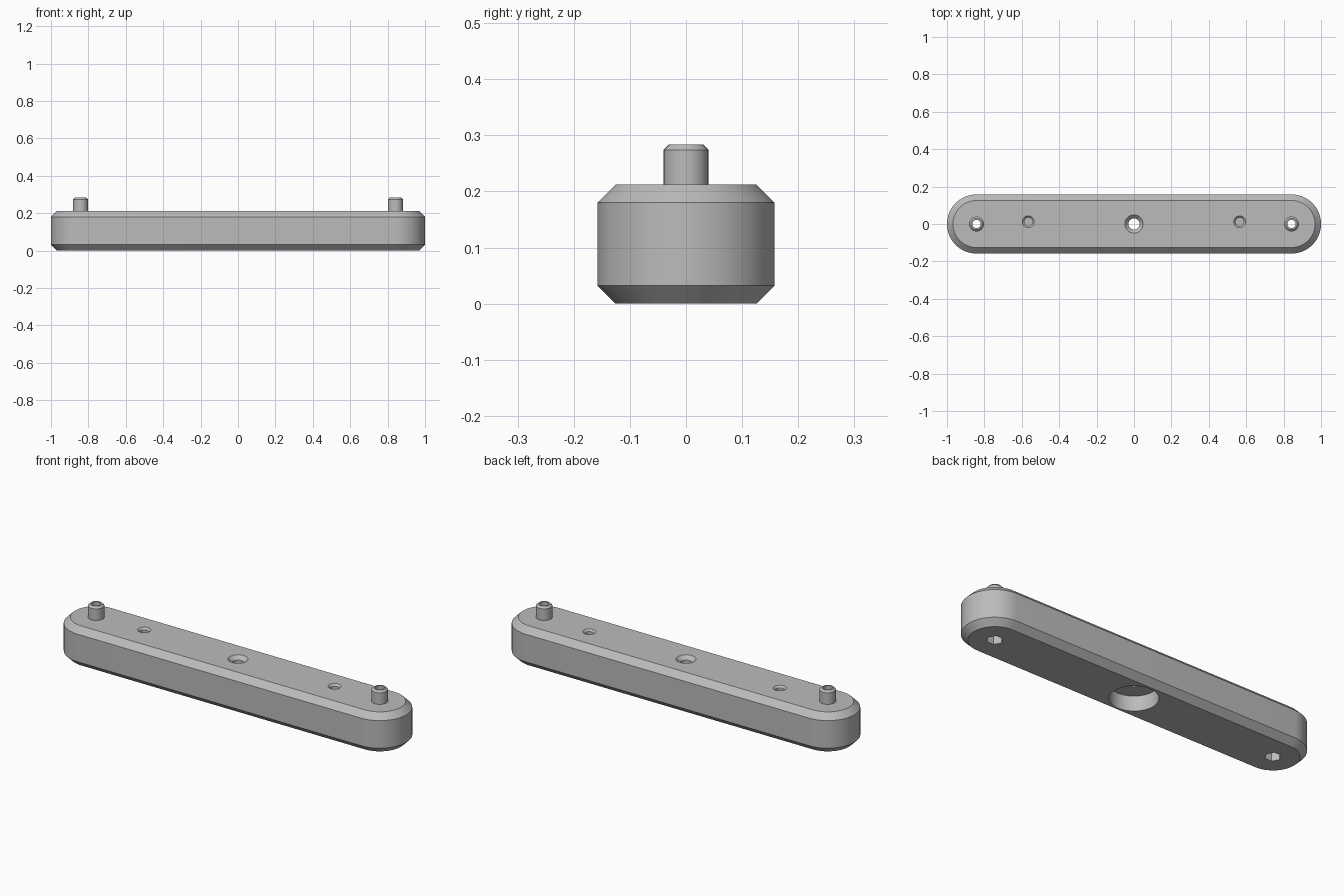
import bpy, bmesh
from math import sin, cos, pi, radians

default = bpy.data.objects.get("Cube")
if default:
    bpy.data.objects.remove(default, do_unlink=True)

HEIGHT, WIDTH, PEG_X, CHAMFER = 0.212, 0.158, 0.842, 0.032

grey = bpy.data.materials.new("plain grey")
grey.use_nodes = True
grey.diffuse_color = (0.5, 0.5, 0.5, 1)
grey.node_tree.nodes["Principled BSDF"].inputs["Base Color"].default_value = (0.5, 0.5, 0.5, 1)


def stack(name, rings, closed=False):
    """Skin a list of point rings; cap the ends or close the loop."""
    bm = bmesh.new()
    rows = [[bm.verts.new(p) for p in ring] for ring in rings]
    n = len(rows[0])
    pairs = list(zip(rows, rows[1:]))
    if closed:
        pairs.append((rows[-1], rows[0]))
    else:
        bm.faces.new(rows[0])
        bm.faces.new(rows[-1])
    for a, b in pairs:
        for i in range(n):
            j = (i + 1) % n
            bm.faces.new((a[i], a[j], b[j], b[i]))
    bmesh.ops.recalc_face_normals(bm, faces=bm.faces)
    mesh = bpy.data.meshes.new(name)
    bm.to_mesh(mesh)
    bm.free()
    mesh.materials.append(grey)
    obj = bpy.data.objects.new(name, mesh)
    bpy.context.collection.objects.link(obj)
    return obj


def lathe(name, profile, x=0, y=0, sides=48, closed=False):
    """Turn (radius, z) points around a vertical axis."""
    angles = [2 * pi * i / sides for i in range(sides)]
    return stack(name, [[(x + r * cos(a), y + r * sin(a), z) for a in angles]
                        for r, z in profile], closed)


def stadium(r, z, steps=32):
    """Long rounded outline around the two peg centres."""
    ring = []
    for side in (1, -1):
        for i in range(steps + 1):
            a = -pi / 2 + pi * i / steps
            ring.append((side * (PEG_X + r * cos(a)), side * r * sin(a), z))
    return ring


# Bar with chamfered top and bottom rims
bar = stack("bar", [stadium(WIDTH - CHAMFER, 0), stadium(WIDTH, CHAMFER),
                    stadium(WIDTH, HEIGHT - CHAMFER), stadium(WIDTH - CHAMFER, HEIGHT)])

# Central countersunk hole opening into a wide pocket underneath
cutters = [lathe("centre_cutter", [(0.116, -0.02), (0.116, 0.08), (0.03, 0.08),
                                   (0.03, 0.192), (0.058, 0.222)])]
for side in (-1, 1):
    # Blind countersunk holes
    cutters.append(lathe("blind_cutter", [(0.022, 0.1), (0.022, 0.202), (0.042, 0.222)],
                         side * 0.565, 0.012, 32))
    # Bores under the pegs, with six-sided pockets below
    cutters.append(lathe("bore_cutter", [(0.022, 0.05), (0.022, 0.25)], side * PEG_X, 0, 32))
    cutters.append(lathe("pocket_cutter", [(0.04, -0.02), (0.04, 0.1)], side * PEG_X, 0, 6))

for cutter in cutters:
    cutter.hide_render = True
    mod = bar.modifiers.new(cutter.name, 'BOOLEAN')
    mod.operation, mod.solver, mod.object = 'DIFFERENCE', 'EXACT', cutter

# Bake the cuts, then drop the cutters
graph = bpy.context.evaluated_depsgraph_get()
cut_mesh = bpy.data.meshes.new_from_object(bar.evaluated_get(graph))
bar.modifiers.clear()
bar.data = cut_mesh
for cutter in cutters:
    bpy.data.objects.remove(cutter, do_unlink=True)

# Hollow pegs with chamfered tips
parts = [bar]
for side, name in ((-1, "right_peg"), (1, "left_peg")):
    parts.append(lathe(name, [(0.04, 0.205), (0.04, 0.274), (0.03, 0.284),
                              (0.022, 0.284), (0.022, 0.205)],
                       side * PEG_X, 0, 32, closed=True))

# Smooth the round walls and keep the edges sharp
bpy.ops.object.select_all(action='DESELECT')
for part in parts:
    part.select_set(True)
bpy.context.view_layer.objects.active = bar
bpy.ops.object.shade_smooth_by_angle(angle=radians(30))
